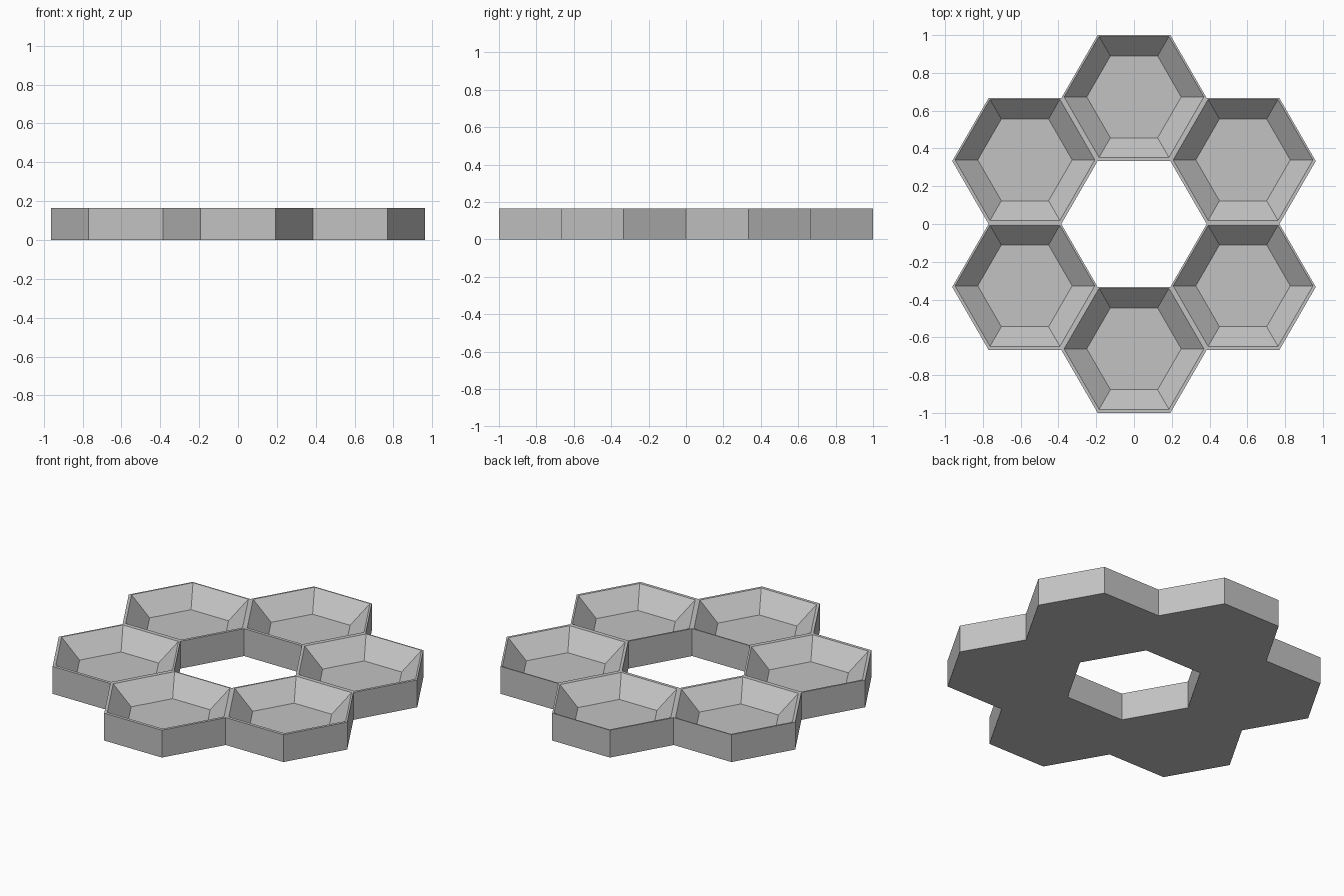
import bpy, bmesh
from math import sin, cos, radians, sqrt

if "Cube" in bpy.data.objects:
    bpy.data.objects.remove(bpy.data.objects["Cube"], do_unlink=True)

APOTHEM = 1 / 3
OUTER = APOTHEM * 2 / sqrt(3)
RIM, FLOOR = 0.37, 0.25          # corner radii of the recess, top and bottom
HEIGHT, FLOOR_Z = 0.165, 0.058
RECESS_SHIFT = 0.006             # recess sits slightly towards the back

grey = bpy.data.materials.new("plain grey")
grey.use_nodes = True
colour = (0.54, 0.54, 0.54, 1)
grey.diffuse_color = colour
grey.node_tree.nodes["Principled BSDF"].inputs["Base Color"].default_value = colour

bm = bmesh.new()


def ring(cx, cy, radius, z):
    return [bm.verts.new((cx + radius * cos(radians(60 * i)),
                          cy + radius * sin(radians(60 * i)), z)) for i in range(6)]


def bridge(a, b, skip=()):
    for i in range(6):
        if i not in skip:
            j = (i + 1) % 6
            bm.faces.new((a[i], a[j], b[j], b[i]))


# Six hexagonal trays around an open centre, sharing their touching walls
for k in range(6):
    angle = radians(30 + 60 * k)
    cx, cy = 2 * APOTHEM * cos(angle), 2 * APOTHEM * sin(angle)
    base = ring(cx, cy, OUTER, 0)
    top = ring(cx, cy, OUTER, HEIGHT)
    rim = ring(cx, cy + RECESS_SHIFT, RIM, HEIGHT)
    floor = ring(cx, cy + RECESS_SHIFT, FLOOR, FLOOR_Z)
    bm.faces.new(base[::-1])
    bridge(base, top, skip=((k + 2) % 6, (k + 4) % 6))
    bridge(top, rim)
    bridge(rim, floor)
    bm.faces.new(floor)

bmesh.ops.remove_doubles(bm, verts=bm.verts[:], dist=0.001)
bmesh.ops.recalc_face_normals(bm, faces=bm.faces[:])

mesh = bpy.data.meshes.new("hexagon_tray_ring")
bm.to_mesh(mesh)
bm.free()
mesh.materials.append(grey)
bpy.context.collection.objects.link(bpy.data.objects.new("hexagon_tray_ring", mesh))
